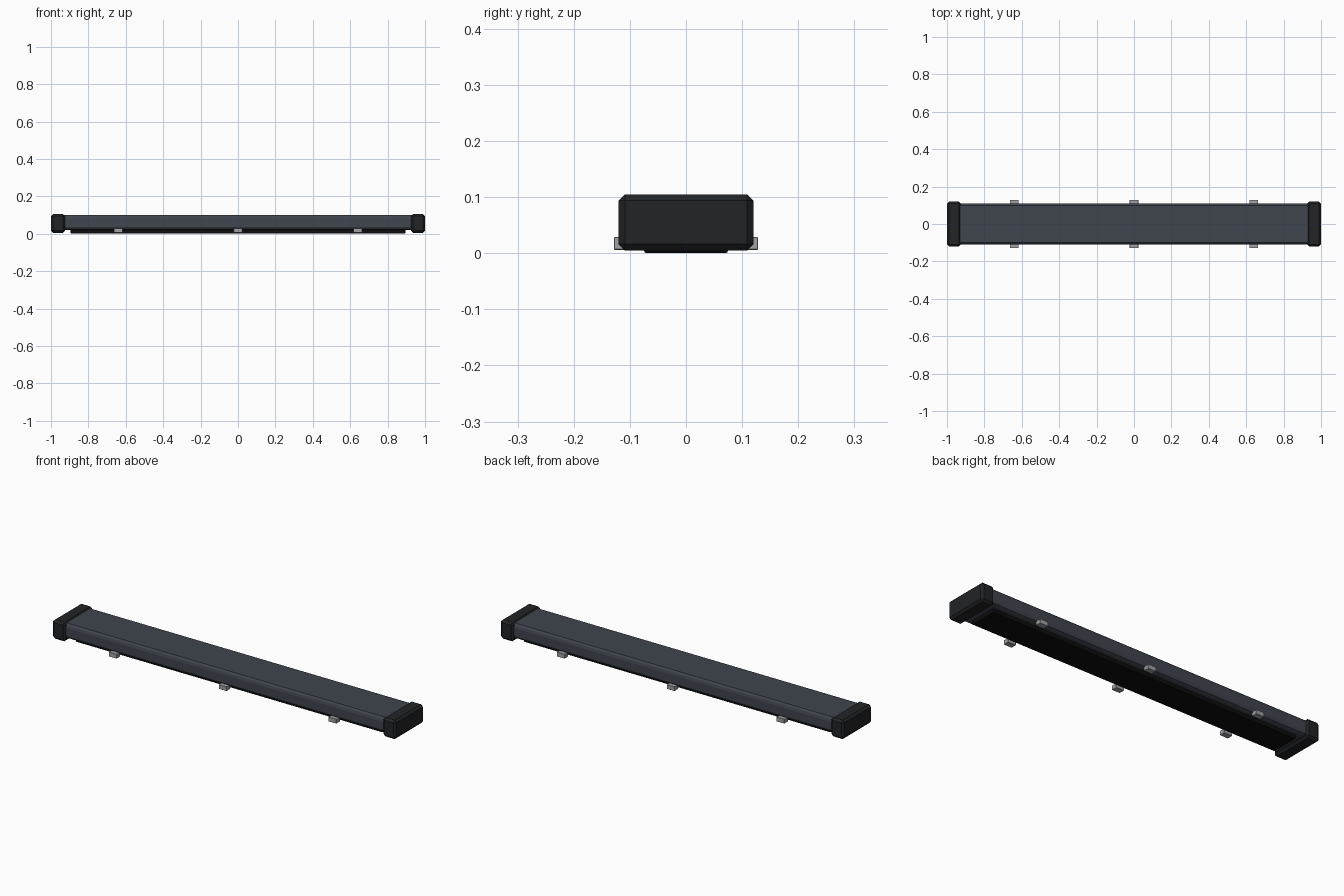
import bpy, bmesh

if "Cube" in bpy.data.objects:
    bpy.data.objects.remove(bpy.data.objects["Cube"])


def material(name, rgb):
    m = bpy.data.materials.new(name)
    m.diffuse_color = (*rgb, 1)
    m.use_nodes = True
    m.node_tree.nodes["Principled BSDF"].inputs["Base Color"].default_value = m.diffuse_color
    return m


BODY = material("slate_metal", (0.05, 0.058, 0.075))
CAP = material("black_plastic", (0.016, 0.017, 0.019))
PAD = material("black_rubber", (0.004, 0.004, 0.004))
CLIP = material("steel", (0.35, 0.36, 0.38))


def finish(name, bm, mat):
    bmesh.ops.recalc_face_normals(bm, faces=bm.faces)
    me = bpy.data.meshes.new(name)
    bm.to_mesh(me)
    bm.free()
    me.materials.append(mat)
    ob = bpy.data.objects.new(name, me)
    bpy.context.collection.objects.link(ob)
    return ob


def box(name, lo, hi, mat, bevel=0, segments=1):
    bm = bmesh.new()
    bmesh.ops.create_cube(bm, size=1)
    for v in bm.verts:
        for i in range(3):
            v.co[i] = (lo[i] + hi[i]) / 2 + v.co[i] * (hi[i] - lo[i])
    ob = finish(name, bm, mat)
    if bevel:
        mod = ob.modifiers.new("bevel", "BEVEL")
        mod.width = bevel
        mod.segments = segments
    return ob


# Main housing: chamfered profile swept along x
half = [(0.092, 0.02), (0.104, 0.025), (0.11, 0.036),
        (0.11, 0.078), (0.107, 0.091), (0.099, 0.1)]
profile = half + [(-y, z) for y, z in reversed(half)]
bm = bmesh.new()
face = bm.faces.new([bm.verts.new((-0.94, y, z)) for y, z in profile])
ext = bmesh.ops.extrude_face_region(bm, geom=[face], use_keep_orig=True)
bmesh.ops.translate(bm, vec=(1.88, 0, 0),
                    verts=[g for g in ext["geom"] if isinstance(g, bmesh.types.BMVert)])
finish("housing", bm, BODY)

# Underside strip
box("bottom_pad", (-0.895, -0.075, 0), (0.895, 0.075, 0.026), PAD, 0.005, 2)

# End caps and mounting clips
for side, s in (("left", -1), ("right", 1)):
    x0, x1 = sorted((s * 0.925, s))
    box(side + "_end_cap", (x0, -0.12, 0.005), (x1, 0.12, 0.105), CAP, 0.011)

for side, s in (("front", -1), ("back", 1)):
    y0, y1 = sorted((s * 0.098, s * 0.128))
    for i, x in enumerate((-0.64, 0, 0.64)):
        box(f"{side}_clip_{i + 1}", (x - 0.023, y0, 0.006),
            (x + 0.023, y1, 0.029), CLIP, 0.001)
